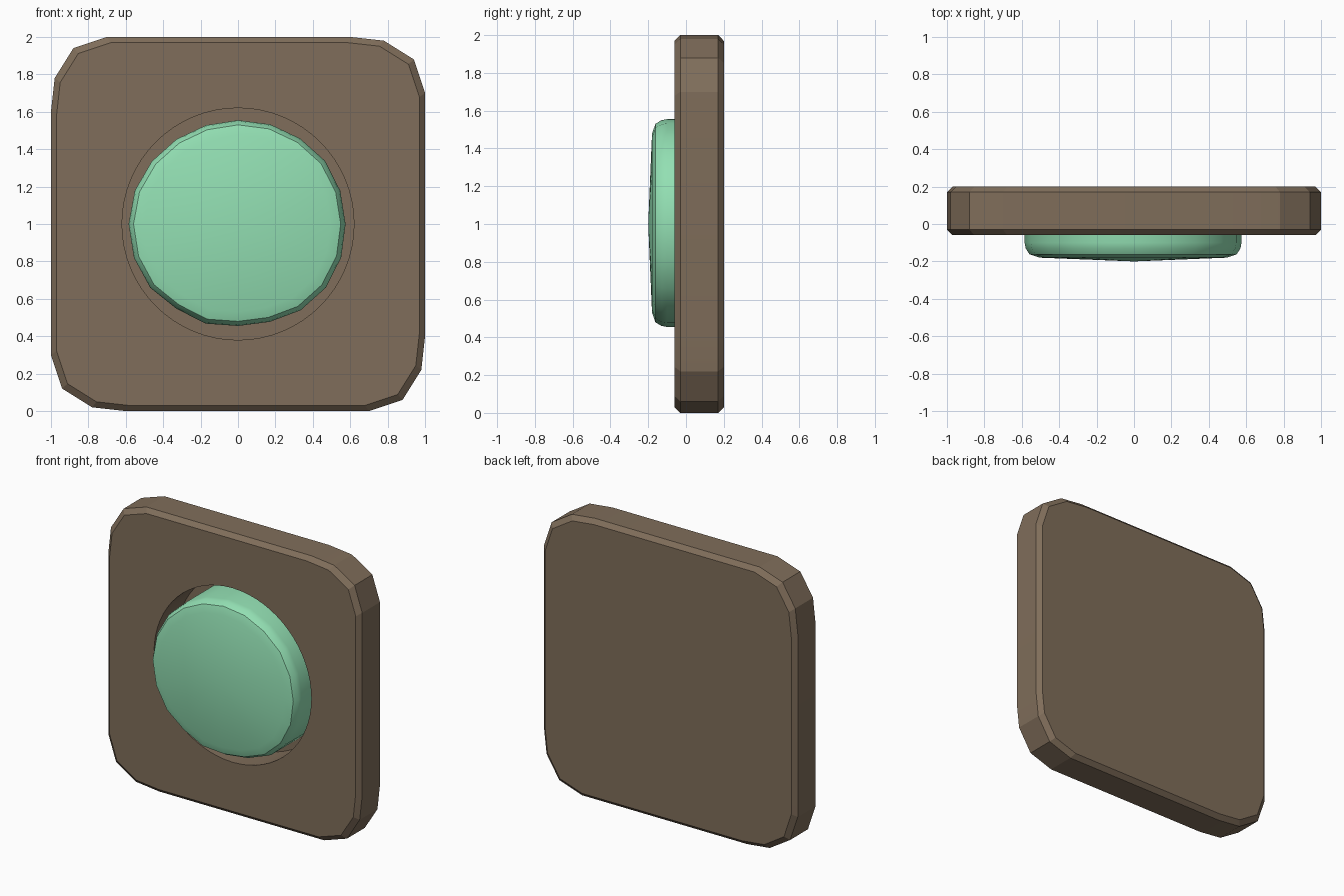
import bpy, bmesh, math

cube = bpy.data.objects.get("Cube")
if cube:
    bpy.data.objects.remove(cube, do_unlink=True)


def material(name, rgb):
    mat = bpy.data.materials.new(name)
    mat.use_nodes = True
    mat.diffuse_color = (*rgb, 1)
    bsdf = next(n for n in mat.node_tree.nodes if n.type == "BSDF_PRINCIPLED")
    bsdf.inputs["Base Color"].default_value = (*rgb, 1)
    return mat


def make_object(name, bm, mat):
    bmesh.ops.recalc_face_normals(bm, faces=bm.faces)
    mesh = bpy.data.meshes.new(name)
    bm.to_mesh(mesh)
    bm.free()
    mesh.materials.append(mat)
    obj = bpy.data.objects.new(name, mesh)
    bpy.context.collection.objects.link(obj)
    return obj


def loft(name, outline, rings, mat, dome=None):
    """Skin scaled copies of an (x, z) outline, given as (scale, y) rings."""
    bm = bmesh.new()
    n = len(outline)
    loops = [[bm.verts.new((x * s, y, 1 + z * s)) for x, z in outline]
             for s, y in rings]
    for a, b in zip(loops, loops[1:]):
        for i in range(n):
            j = (i + 1) % n
            bm.faces.new((a[i], a[j], b[j], b[i]))
    bm.faces.new(loops[-1])
    if dome is None:
        bm.faces.new(loops[0])
    else:
        tip = bm.verts.new((0, dome, 1))
        for i in range(n):
            bm.faces.new((tip, loops[0][i], loops[0][(i + 1) % n]))
    return make_object(name, bm, mat)


brown = material("warm brown", (0.215, 0.155, 0.103))
green = material("mint green", (0.29, 0.74, 0.45))

# Plate: one irregular corner turned four times, with chamfered rims
corner = [(0.6, 1.0), (0.78, 0.98), (0.94, 0.88), (1.0, 0.7)]
outline = []
for turn in range(4):
    outline += corner
    corner = [(z, -x) for x, z in corner]
plate = loft("plate", outline,
             [(0.97, -0.06), (1, -0.03), (1, 0.17), (0.97, 0.2)], brown)

# Round socket sunk into the front of the plate
circle = [(0.62 * math.cos(a), 0.62 * math.sin(a))
          for a in (math.tau * i / 64 for i in range(64))]
cutter = loft("socket_cutter", circle, [(1, -0.3), (1, 0.19)], brown)
cutter.hide_render = True
cut = plate.modifiers.new("socket", "BOOLEAN")
cut.operation = "DIFFERENCE"
cut.solver = "EXACT"
cut.object = cutter
bpy.context.view_layer.objects.active = plate
bpy.ops.object.modifier_apply(modifier=cut.name)
bpy.data.objects.remove(cutter, do_unlink=True)

# Gem: slightly uneven rounded disc, radii listed clockwise from the top
radii = [0.555, 0.56, 0.565, 0.575, 0.575, 0.575, 0.58, 0.58, 0.57, 0.55,
         0.545, 0.56, 0.56, 0.58, 0.585, 0.585, 0.58, 0.57, 0.56, 0.555]
gem_outline = [(r * math.sin(math.tau * i / len(radii)),
                r * math.cos(math.tau * i / len(radii)))
               for i, r in enumerate(radii)]
gem = loft("gem", gem_outline,
           [(0.86, -0.18), (0.955, -0.162), (0.99, -0.13), (1, -0.1), (1, 0.19)],
           green, dome=-0.2)

# Smooth shading on the curved parts, sharp chamfers kept
for obj, angle in ((plate, 10), (gem, 30)):
    bpy.ops.object.select_all(action="DESELECT")
    obj.select_set(True)
    bpy.context.view_layer.objects.active = obj
    bpy.ops.object.shade_smooth_by_angle(angle=math.radians(angle))
